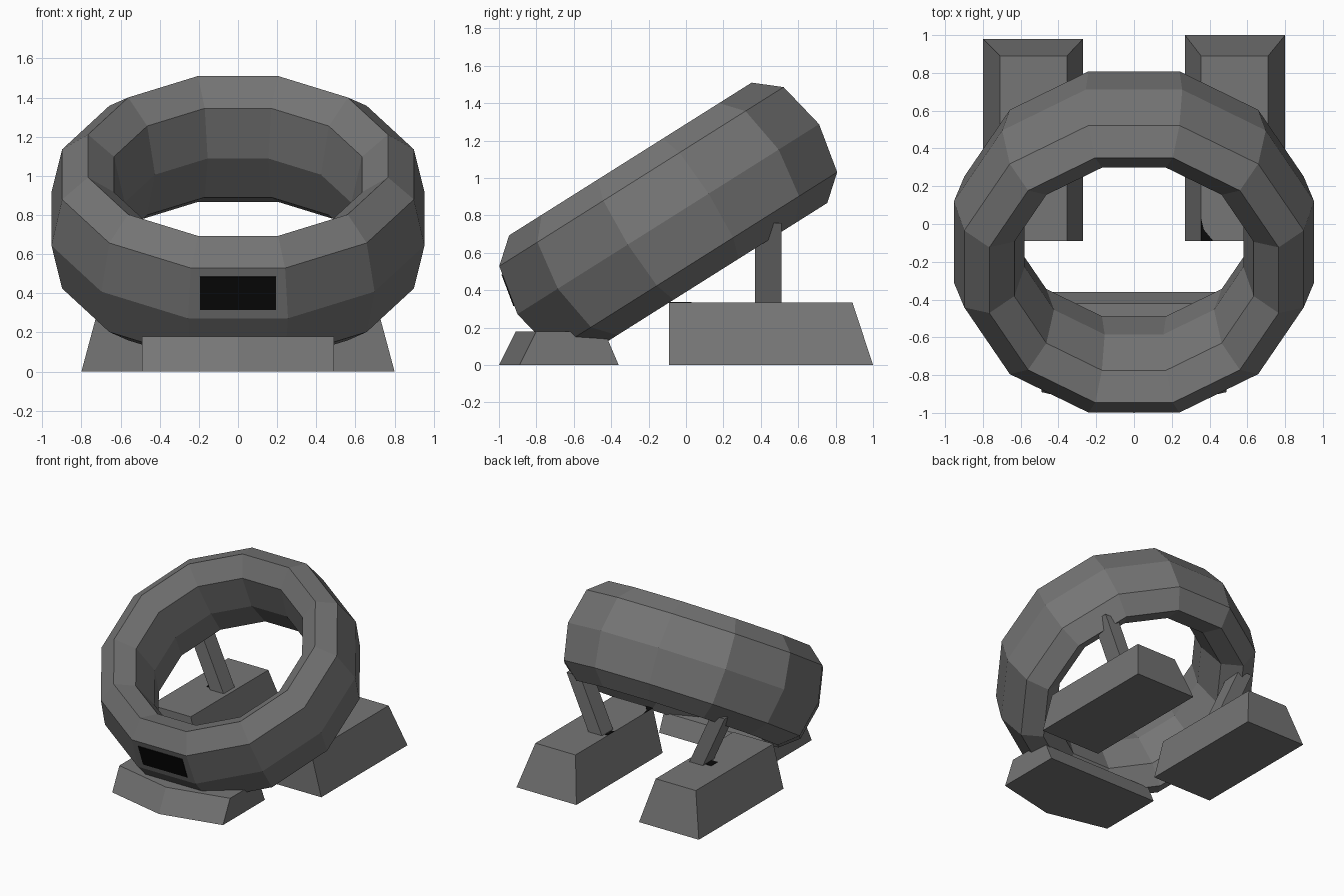
import bpy, bmesh, math
from mathutils import Vector, Matrix

cube = bpy.data.objects.get("Cube")
if cube:
    bpy.data.objects.remove(cube, do_unlink=True)


def material(name, rgb):
    m = bpy.data.materials.new(name)
    m.use_nodes = True
    m.diffuse_color = (*rgb, 1)
    m.node_tree.nodes["Principled BSDF"].inputs["Base Color"].default_value = (*rgb, 1)
    return m


grey = material("dark_grey", (0.18, 0.18, 0.18))
black = material("black", (0.003, 0.003, 0.003))


def loft(name, sections, mat, closed=False):
    """Skin a list of equal-length point loops, capping the ends if open."""
    bm = bmesh.new()
    rows = [[bm.verts.new(p) for p in s] for s in sections]
    n = len(rows[0])
    for i in range(len(rows) if closed else len(rows) - 1):
        a, b = rows[i], rows[(i + 1) % len(rows)]
        for j in range(n):
            k = (j + 1) % n
            bm.faces.new((a[j], a[k], b[k], b[j]))
    if not closed:
        bm.faces.new(rows[0])
        bm.faces.new(rows[-1])
    bmesh.ops.recalc_face_normals(bm, faces=bm.faces)
    mesh = bpy.data.meshes.new(name)
    bm.to_mesh(mesh)
    bm.free()
    mesh.materials.append(mat)
    ob = bpy.data.objects.new(name, mesh)
    bpy.context.collection.objects.link(ob)
    return ob


def rect(x0, x1, y0, y1, z):
    return [(x0, y0, z), (x1, y0, z), (x1, y1, z), (x0, y1, z)]


# Tilted ring: twelve segments with an eight-sided oval section
SEGS, SIDES = 12, 8
MID, THICK, DEEP = 0.766, 0.187, 0.38
tilt = Matrix.Translation((0, -0.095, 0.78)) @ Matrix.Rotation(math.radians(32.2), 4, "X")
flat = 1 / math.cos(math.pi / SEGS)
sections = []
for i in range(SEGS):
    a = 2 * math.pi * (i + 0.5) / SEGS
    loop = []
    for j in range(SIDES):
        t = 2 * math.pi * j / SIDES
        r = (MID + THICK * math.cos(t)) * flat
        loop.append(tilt @ Vector((r * math.cos(a), r * math.sin(a), DEEP * math.sin(t))))
    sections.append(loop)
loft("ring", sections, grey, closed=True)

# Black panel lying on the upper front facet of the ring
low = Vector((0, -(MID + THICK), 0))
high = Vector((0, -(MID + THICK * math.sqrt(0.5)), DEEP * math.sqrt(0.5)))
out = Vector((0, -(high - low).z, (high - low).y)).normalized()
panel = []
for lift in (-0.003, 0.005):
    edge = [(-0.195, 0.17), (0.195, 0.17), (0.195, 0.83), (-0.195, 0.83)]
    panel.append([tilt @ (low.lerp(high, t) + out * lift + Vector((x, 0, 0))) for x, t in edge])
loft("front_panel", panel, black)

# Front foot: wedge with a pointed front
profile = [(-0.89, 0), (-0.80, 0.18), (-0.61, 0.18), (-0.58, 0.15), (-0.42, 0.14), (-0.36, 0)]
loft("front_foot", [
    [(x, y - (push if i < 2 else 0), z) for i, (y, z) in enumerate(profile)]
    for x, push in ((-0.49, 0), (0, 0.11), (0.49, 0))], grey)

# Rear feet and the posts leaning outward into the ring
for side, s in (("left", 1), ("right", -1)):
    loft(f"{side}_rear_foot", [
        rect(s * 0.27, s * 0.80, -0.09, 1.0 if s > 0 else 0.98, 0),
        rect(s * 0.355, s * 0.71, -0.09, 0.89, 0.335)], grey)
    loft(f"{side}_post", [
        rect(s * 0.38, s * 0.50, 0.37, 0.51, 0.32),
        rect(s * 0.58, s * 0.70, 0.37, 0.51, 0.76)], grey)

# Small black marks on the tops of the rear feet
TOP = 0.335
corner = [(0.355, -0.09), (0.42, -0.09), (0.37, -0.03), (0.355, 0.03)]
loft("left_foot_corner_mark", [[(x, y, TOP + h) for x, y in corner] for h in (-0.003, 0.003)], black)
for name, x0, x1 in (("left", 0.355, 0.38), ("right", -0.56, -0.50)):
    loft(f"{name}_foot_post_mark",
         [rect(x0, x1, 0.40, 0.48, TOP + h) for h in (-0.003, 0.003)], black)
